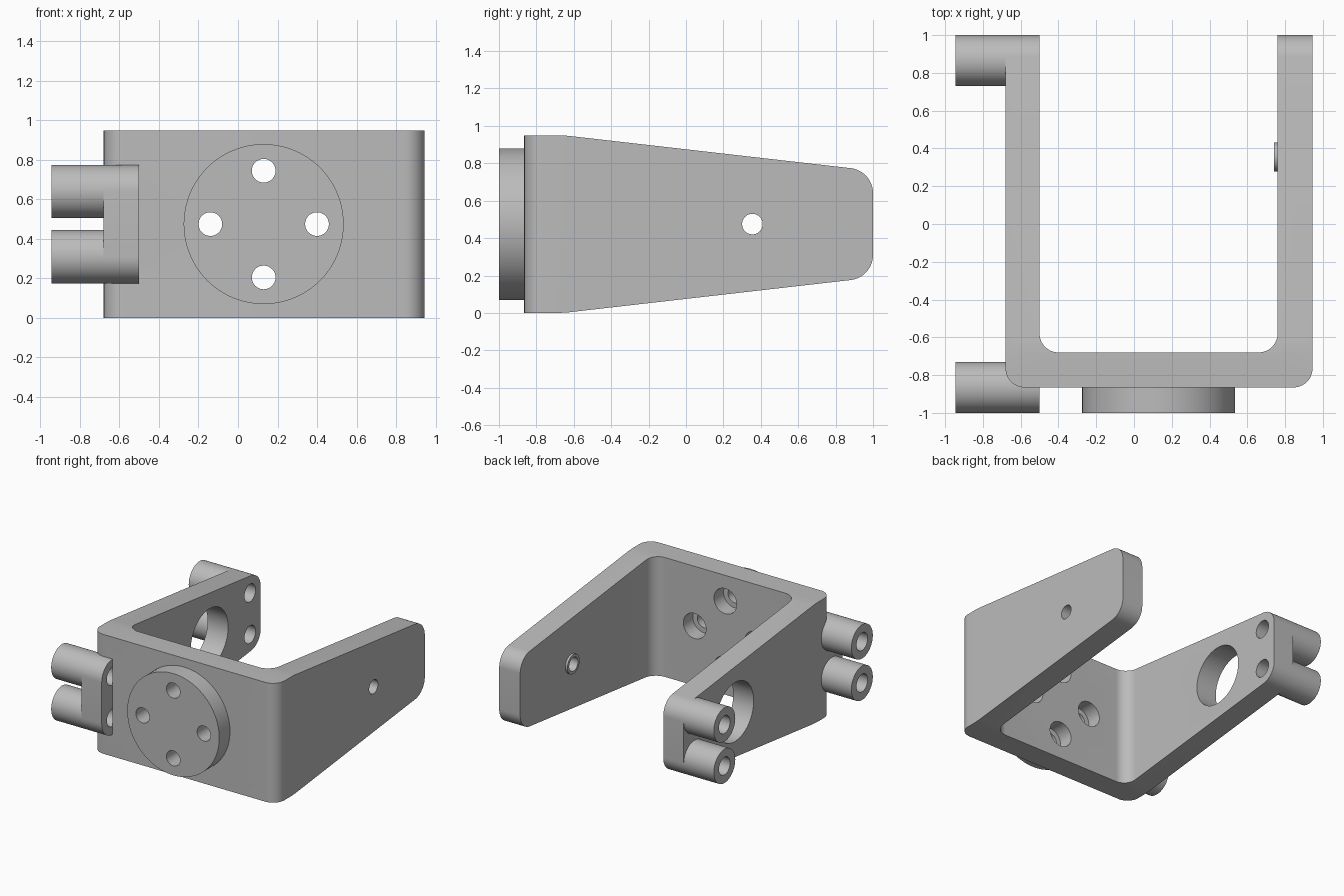
import bpy, bmesh
from math import radians, cos, sin

cube = bpy.data.objects.get("Cube")
if cube:
    bpy.data.objects.remove(cube, do_unlink=True)

grey = bpy.data.materials.new("machined grey")
grey.use_nodes = True
colour = (0.5, 0.5, 0.5, 1)
grey.diffuse_color = colour
grey.node_tree.nodes["Principled BSDF"].inputs["Base Color"].default_value = colour

MID = 0.475             # mid height
POST_Z = (0.31, 0.64)   # heights of the post pairs
POST_R = 0.135
FRONT, BACK = -0.865, 0.865
OUT_L, OUT_R, IN_L, IN_R = -0.68, 0.945, -0.5, 0.76


def arc(u, v, r, start, end, n=14):
    angles = [radians(start + (end - start) * i / n) for i in range(n + 1)]
    return [(u + r * cos(a), v + r * sin(a)) for a in angles]


def circle(u, v, r, n=56):
    return arc(u, v, r, 0, 360, n)[:-1]


def prism(name, outline, axis, lo, hi):
    """Extrude a closed outline along an axis."""
    place = {"x": lambda u, v: (lo, u, v),
             "y": lambda u, v: (u, lo, v),
             "z": lambda u, v: (u, v, lo)}[axis]
    bm = bmesh.new()
    face = bm.faces.new([bm.verts.new(place(u, v)) for u, v in outline])
    moved = bmesh.ops.extrude_face_region(bm, geom=[face])["geom"]
    verts = [g for g in moved if isinstance(g, bmesh.types.BMVert)]
    shift = [hi - lo if a == axis else 0 for a in "xyz"]
    bmesh.ops.translate(bm, verts=verts, vec=shift)
    bmesh.ops.recalc_face_normals(bm, faces=bm.faces[:])
    mesh = bpy.data.meshes.new(name)
    bm.to_mesh(mesh)
    bm.free()
    mesh.materials.append(grey)
    obj = bpy.data.objects.new(name, mesh)
    bpy.context.collection.objects.link(obj)
    return obj


def select(obj):
    bpy.ops.object.select_all(action="DESELECT")
    obj.select_set(True)
    bpy.context.view_layer.objects.active = obj


def shape(obj, cutter, operation="DIFFERENCE"):
    """Apply a boolean and discard its cutter."""
    cutter.hide_render = True
    select(obj)
    mod = obj.modifiers.new("cut", "BOOLEAN")
    mod.operation, mod.solver, mod.object = operation, "EXACT", cutter
    bpy.ops.object.modifier_apply(modifier=mod.name)
    bpy.data.objects.remove(cutter, do_unlink=True)


def drill(obj, u, v, r, axis, lo, hi):
    shape(obj, prism("drill", circle(u, v, r), axis, lo, hi))


parts = []

# U-shaped bracket, tapered towards the back by a side outline
u_shape = ([(OUT_L, 1), *arc(OUT_L + 0.1, FRONT + 0.1, 0.1, 180, 270),
            *arc(OUT_R - 0.1, FRONT + 0.1, 0.1, 270, 360), (OUT_R, 1.1), (IN_R, 1.1),
            *arc(IN_R - 0.1, -0.58, 0.1, 0, -90), *arc(IN_L + 0.1, -0.58, 0.1, 270, 180),
            (IN_L, 1.1), (OUT_L, 1.1)])
bracket = prism("bracket", u_shape, "z", -0.1, 1.1)
side = ([(-1.2, 0), (-0.68, 0), (-0.63, 0.003)]
        + arc(BACK, POST_Z[0], POST_R, -83.6, 0)
        + arc(BACK, POST_Z[1], POST_R, 0, 83.6)
        + [(-0.63, 0.947), (-0.68, 0.95), (-1.2, 0.95)])
shape(bracket, prism("side_outline", side, "x", -1.5, 1.5), "INTERSECT")
parts.append(bracket)

# Round mounting disc with a cross of screw holes, counterbored inside
disc = prism("mounting_disc", circle(0.13, MID, 0.405, 96), "y", -1, FRONT)
parts.append(disc)
for dx, dz in ((0.27, 0), (-0.27, 0), (0, 0.27), (0, -0.27)):
    for part in (disc, bracket):
        drill(part, 0.13 + dx, MID + dz, 0.06, "y", -1.1, -0.6)
    drill(bracket, 0.13 + dx, MID + dz, 0.1, "y", -0.8, -0.6)

# Large opening in the right arm, pivot hole and thin raised ring in the left arm
drill(bracket, 0.355, MID, 0.235, "x", -0.8, -0.4)
drill(bracket, 0.355, MID, 0.055, "x", 0.6, 1.1)
ring = prism("pivot_ring", circle(0.355, MID, 0.077), "x", 0.742, IN_R)
drill(ring, 0.355, MID, 0.055, "x", 0.6, 1.1)
parts.append(ring)

# Rounded lug carrying the front posts
lug_outline = (arc(FRONT, POST_Z[1], POST_R, 0, 180, 28)
               + arc(FRONT, POST_Z[0], POST_R, 180, 360, 28))
lug = prism("front_lug", lug_outline, "x", OUT_L, IN_L)
parts.append(lug)

# Hollow posts on the right side, drilled through the wall behind them
for where, y in (("front", FRONT), ("back", BACK)):
    for level, z in zip(("lower", "upper"), POST_Z):
        post = prism(f"{where}_{level}_post", circle(y, z, POST_R), "x", -0.945, OUT_L)
        drill(post, y, z, 0.07, "x", -1.1, -0.6)
        end = IN_L if where == "front" else -0.4
        drill(bracket, y, z, 0.07, "x", -1.1, end)
        if where == "front":
            drill(lug, y, z, 0.07, "x", -1.1, -0.4)
        parts.append(post)

for part in parts:
    select(part)
    bpy.ops.object.shade_smooth_by_angle(angle=radians(30))
